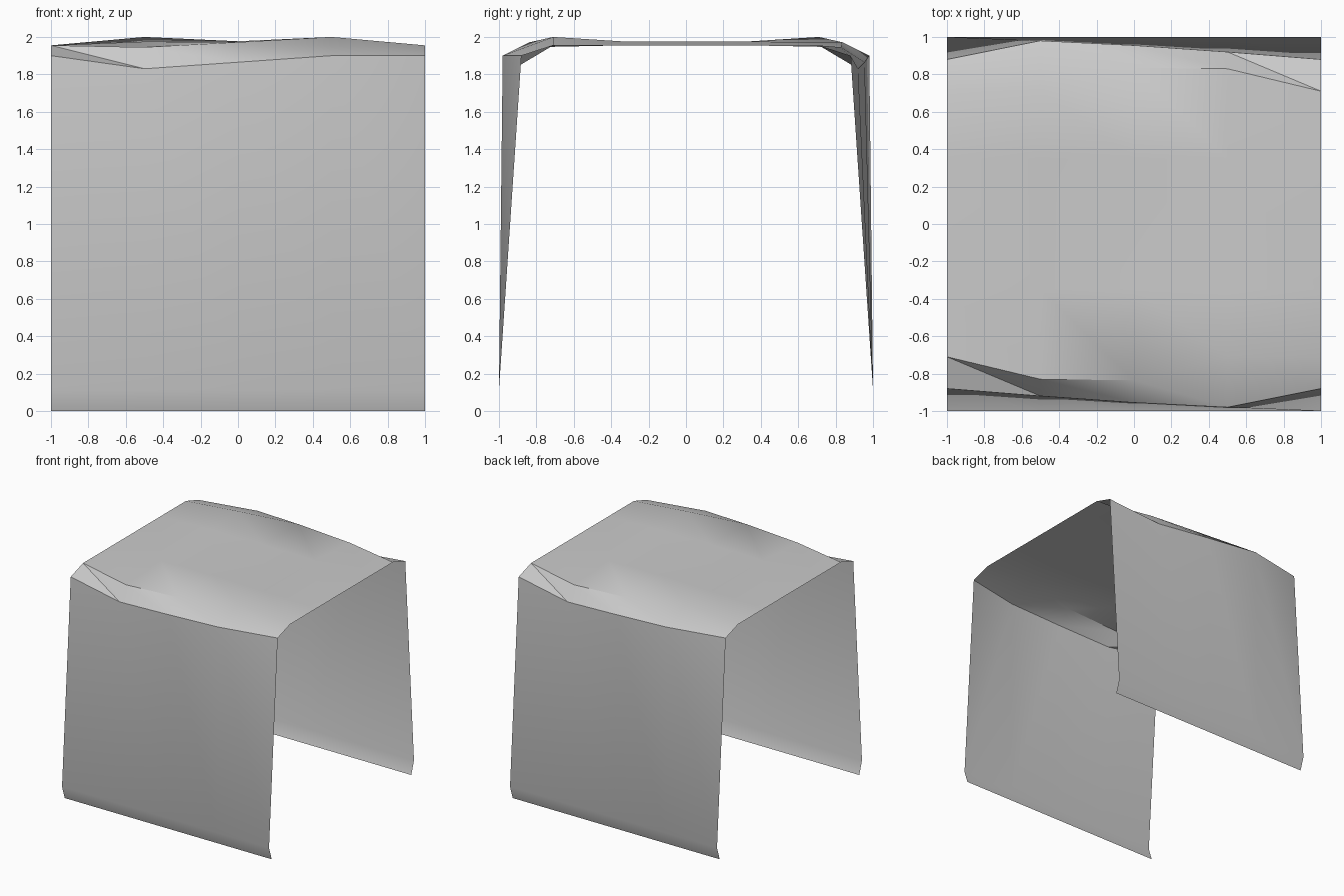
import bpy, bmesh

if "Cube" in bpy.data.objects:
    bpy.data.objects.remove(bpy.data.objects["Cube"])

XS = (-1.0, -0.5, 0.0, 0.5, 1.0)

# Front half of the draped sheet: each row is (y, z) per x station, bottom to top
hem_bottom = [(-0.963, 0.0)] * 5
hem_fold = [(-1.0, 0.113)] * 5
drop_edge = [(-0.88, 1.90), (-0.92, 1.83), (-0.955, 1.865), (-0.98, 1.90), (-0.88, 1.90)]
top_crease = [(-0.71, 1.955), (-0.83, 1.945), (-0.835, 1.972), (-0.71, 2.0), (-0.71, 1.955)]
top_inner = [(-0.35, z) for z in (1.955, 1.975, 1.977, 1.977, 1.955)]

front = [[(x, y, z) for x, (y, z) in zip(XS, row)]
         for row in (hem_bottom, hem_fold, drop_edge, top_crease, top_inner)]

# Back half is the front turned half a revolution about z
back = [[(-x, -y, z) for x, y, z in reversed(row)] for row in reversed(front)]

# Single-layer skin joining all rows
bm = bmesh.new()
grid = [[bm.verts.new(p) for p in row] for row in front + back]
for low, high in zip(grid, grid[1:]):
    for i in range(len(XS) - 1):
        bm.faces.new((low[i], low[i + 1], high[i]))
        bm.faces.new((low[i + 1], high[i + 1], high[i]))

mesh = bpy.data.meshes.new("draped_sheet")
bm.to_mesh(mesh)
bm.free()
sheet = bpy.data.objects.new("draped_sheet", mesh)
bpy.context.collection.objects.link(sheet)

# Soft folds with crisp creases
bpy.context.view_layer.objects.active = sheet
sheet.select_set(True)
bpy.ops.object.shade_smooth_by_angle(angle=0.5)
